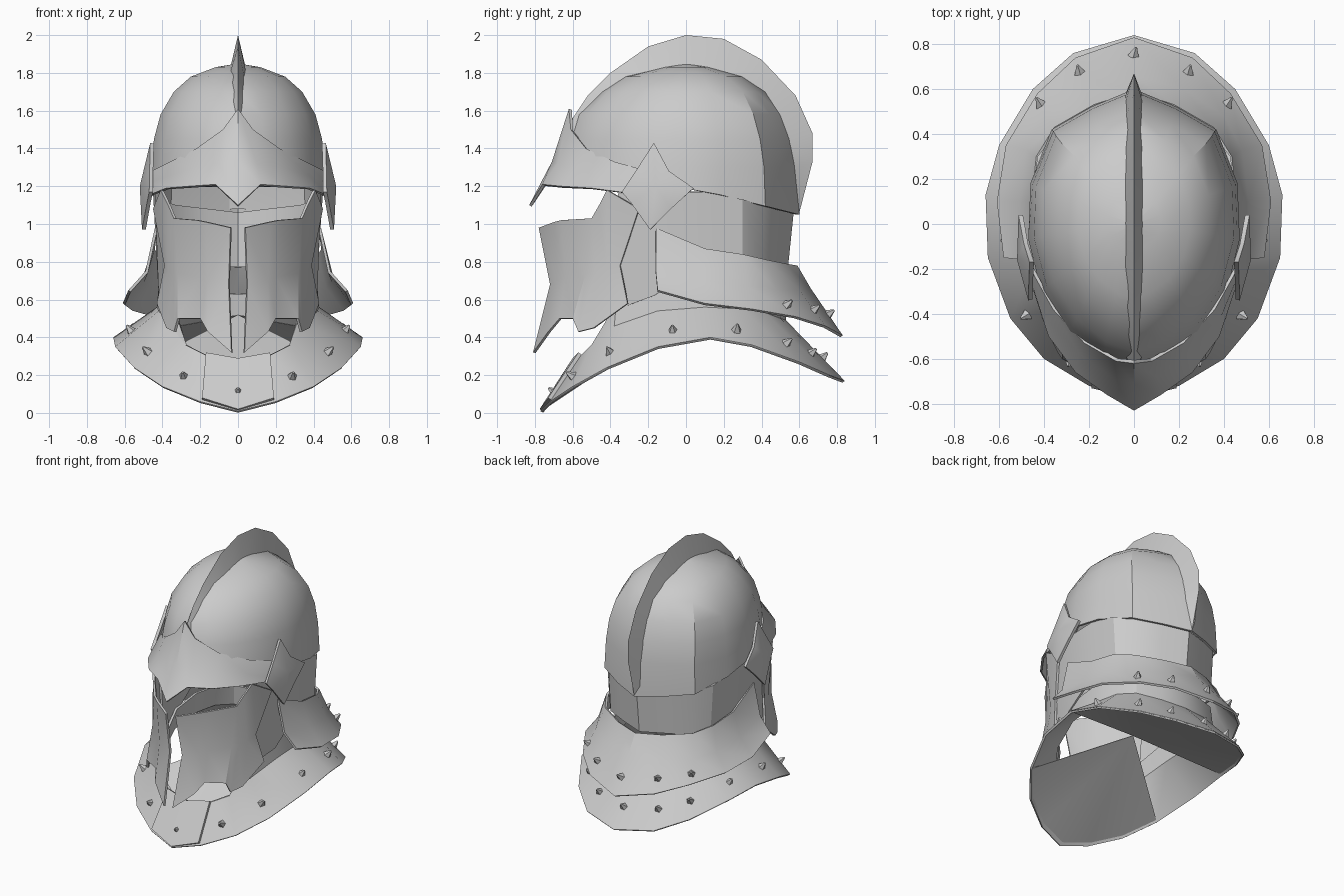
import bpy, bmesh
from mathutils import Vector

cube = bpy.data.objects.get("Cube")
if cube:
    bpy.data.objects.remove(cube, do_unlink=True)

steel = bpy.data.materials.new("grey steel")
steel.use_nodes = True
steel.diffuse_color = (0.6, 0.6, 0.6, 1)
steel.node_tree.nodes["Principled BSDF"].inputs["Base Color"].default_value = (0.6, 0.6, 0.6, 1)
parts = []


def finish(name, bm):
    """Turn a bmesh into a steel object."""
    bmesh.ops.recalc_face_normals(bm, faces=bm.faces[:])
    mesh = bpy.data.meshes.new(name)
    bm.to_mesh(mesh)
    bm.free()
    mesh.materials.append(steel)
    obj = bpy.data.objects.new(name, mesh)
    bpy.context.collection.objects.link(obj)
    parts.append(obj)


def full(half):
    """Complete a half outline by reflecting it across the middle plane."""
    other = [(-x, y, z) for x, y, z in reversed(half) if x > 0]
    return other + half if half[0][0] == 0 else half + other


def flip(points):
    return [(-x, y, z) for x, y, z in points]


def shell(name, rows, closed=False, thick=0.015):
    """Plate lofted through rows of points, with a small thickness."""
    bm = bmesh.new()
    grid = [[bm.verts.new(p) for p in row] for row in rows]
    count = len(rows[0])
    for a, b in zip(grid, grid[1:]):
        for i in range(count if closed else count - 1):
            j = (i + 1) % count
            bm.faces.new((a[i], a[j], b[j], b[i]))
    bmesh.ops.remove_doubles(bm, verts=bm.verts[:], dist=0.0001)
    bmesh.ops.recalc_face_normals(bm, faces=bm.faces[:])
    if thick:
        bmesh.ops.solidify(bm, geom=bm.faces[:], thickness=thick)
    finish(name, bm)


def rivet(name, upper, lower, column, t):
    """Small blunt stud standing on the surface between two rows."""
    i = min(int(column), len(upper) - 2)
    f = column - i
    a, b = (Vector(r[i]).lerp(Vector(r[i + 1]), f) for r in (upper, lower))
    along = Vector(upper[i + 1]) - Vector(upper[i])
    normal = along.cross(b - a).normalized()
    if normal.z < 0:
        normal.negate()
    spot = a.lerp(b, t)
    for side in ((1, -1) if spot.x > 0.01 else (1,)):
        mirror = Vector((side, 1, 1))
        n = normal * mirror
        bm = bmesh.new()
        bmesh.ops.create_cone(bm, cap_ends=True, segments=5, radius1=0.028,
                              radius2=0.006, depth=0.045)
        bm.transform(n.to_track_quat('Z', 'Y').to_matrix().to_4x4())
        bmesh.ops.translate(bm, verts=bm.verts[:], vec=spot * mirror + n * 0.016)
        finish(name, bm)


# Skull dome: one plan outline scaled to each height, nearly closed at the crown
plan = [(0, -1), (.3, -.92), (.62, -.74), (.87, -.45), (1, -.1),
        (.98, .3), (.78, .7), (.4, .87), (0, 1)]
levels = [(1.85, .002, .002, .002), (1.83, .12, .12, .13), (1.78, .25, .33, .31),
          (1.7, .34, .45, .43), (1.58, .41, .57, .51), (1.45, .445, .62, .56),
          (1.3, .46, .66, .59), (1.2, .47, .69, .6)]


def dome_ring(z, width, front, back, droop=0):
    return full([(u * width, v * (back if v > 0 else front), z - droop * max(v, 0))
                 for u, v in plan])


shell("skull_dome", [dome_ring(*level, droop=.15 if level is levels[-1] else 0)
                     for level in levels], closed=True)

# Crest: sharp fin running from forehead to nape
ridge = [(-.64, 1.5), (-.52, 1.68), (-.4, 1.8), (-.2, 1.94), (0, 2), (.2, 1.98),
         (.4, 1.87), (.58, 1.68), (.67, 1.48), (.67, 1.33), (.6, 1.06)]
root = [(-.58, 1.48), (-.47, 1.62), (-.35, 1.72), (-.18, 1.79), (0, 1.81), (.16, 1.79),
        (.32, 1.72), (.45, 1.57), (.52, 1.42), (.55, 1.28), (.56, 1.08)]
base = [(.045, y, z) for y, z in root]
shell("crest", [base, [(0, y, z) for y, z in ridge], flip(base), base], thick=0)

# Brow plate with a forehead peak and a pointed nose tip
shell("brow_plate", [full(half) for half in (
    [(0, -.62, 1.61), (.08, -.61, 1.5), (.22, -.53, 1.4), (.36, -.38, 1.33), (.46, -.2, 1.28)],
    [(0, -.71, 1.33), (.1, -.68, 1.32), (.24, -.58, 1.3), (.38, -.43, 1.25), (.475, -.2, 1.22)],
    [(0, -.83, 1.1), (.12, -.76, 1.21), (.26, -.66, 1.2), (.38, -.5, 1.19), (.48, -.2, 1.15)])])

# Cheek guards, leaving a narrow slot between them
cheek = [
    [(.04, -.78, .98), (.17, -.7, 1.01), (.22, -.66, 1.02), (.34, -.5, 1.03),
     (.37, -.46, 1.1), (.41, -.42, 1.18), (.45, -.25, 1.08)],
    [(.05, -.72, .68), (.16, -.68, .7), (.2, -.64, .72), (.32, -.53, .74),
     (.34, -.48, .74), (.37, -.42, .75), (.39, -.35, .78)],
    [(.035, -.81, .32), (.16, -.73, .43), (.2, -.67, .5), (.32, -.6, .5),
     (.34, -.57, .43), (.38, -.49, .45), (.43, -.31, .58)]]
shell("left_cheek_guard", cheek)
shell("right_cheek_guard", [flip(row) for row in cheek])

# Star-shaped ear plates with a raised centre
star = [(-.17, 1.43), (-.09, 1.28), (.04, 1.19), (-.08, 1.08),
        (-.19, .97), (-.29, 1.11), (-.34, 1.17), (-.26, 1.29)]
outline = [(.49 + .12 * (y + .15) + .1 * (1.2 - z), y, z) for y, z in star]
centre = [(.52, -.16, 1.2)] * len(star)
shell("left_ear_plate", [outline, centre], closed=True, thick=.02)
shell("right_ear_plate", [flip(outline), flip(centre)], closed=True, thick=.02)

# Neck band under the dome, reaching forward behind the cheek guards
shell("neck_band", [full(half) for half in (
    [(.4, -.36, 1.16), (.44, -.17, 1.17), (.45, .1, 1.17), (.43, .3, 1.13),
     (.34, .41, 1.1), (.17, .5, 1.08), (0, .57, 1.06)],
    [(.36, -.36, .55), (.42, -.17, .62), (.425, .1, .8), (.41, .3, .8),
     (.33, .4, .78), (.17, .48, .78), (0, .54, .77)])])

# Flared neck guard
guard = [
    [(.44, -.16, .98), (.455, .1, .87), (.435, .3, .84), (.355, .43, .81),
     (.18, .53, .79), (0, .59, .78)],
    [(.49, -.16, .75), (.51, .1, .7), (.48, .33, .67), (.4, .48, .65),
     (.22, .6, .65), (0, .66, .66)],
    [(.58, -.15, .65), (.61, .1, .58), (.57, .35, .55), (.43, .58, .51),
     (.26, .74, .46), (0, .83, .41)]]
shell("neck_guard", [full(row) for row in guard])

# Collar: saddle-shaped ring with an upright neck behind the guard
collar_top = [(0, -.58, .27), (.16, -.56, .3), (.28, -.5, .36), (.36, -.38, .46),
              (.42, -.15, .54), (.43, .1, .56), (.4, .3, .55), (.33, .42, .53),
              (.18, .5, .5), (0, .53, .49)]
collar_rim = [(0, -.77, .01), (.2, -.72, .06), (.4, -.6, .14), (.55, -.42, .24),
              (.65, -.15, .35), (.66, .13, .4), (.6, .35, .36), (.45, .6, .27),
              (.27, .76, .2), (0, .84, .17)]
collar_neck = [(x * .97, y * .97, z + max(0, min(.14, y + .5))) for x, y, z in collar_top]
shell("collar", [full(collar_neck), full(collar_top), full(collar_rim)], closed=True)
shell("collar_front_plate", [full([(0, -.6, .29), (.17, -.57, .32)]),
                             full([(0, -.775, .02), (.19, -.73, .08)])], thick=.02)

# Underside webs running from the collar rim to a point inside the neck
for name, rim in (("front_web", collar_rim[:4]), ("back_web", collar_rim[5:])):
    edge = full(rim)
    shell(name, [edge, [(0, -.01, .52)] * len(edge)], thick=.004)

# Rivets around the collar and the back of the neck guard
for column in (0, 1.6, 3, 4.3, 5.7, 7, 8, 9):
    rivet("collar_rivet", collar_top, collar_rim, column, .62)
for column in (3, 4, 5):
    rivet("neck_guard_rivet", guard[1], guard[2], column, .55)

# Smooth shading on the plates, with hard edges kept
bpy.ops.object.select_all(action='DESELECT')
for obj in parts:
    obj.select_set(True)
bpy.context.view_layer.objects.active = parts[0]
bpy.ops.object.shade_smooth_by_angle(angle=0.5)
